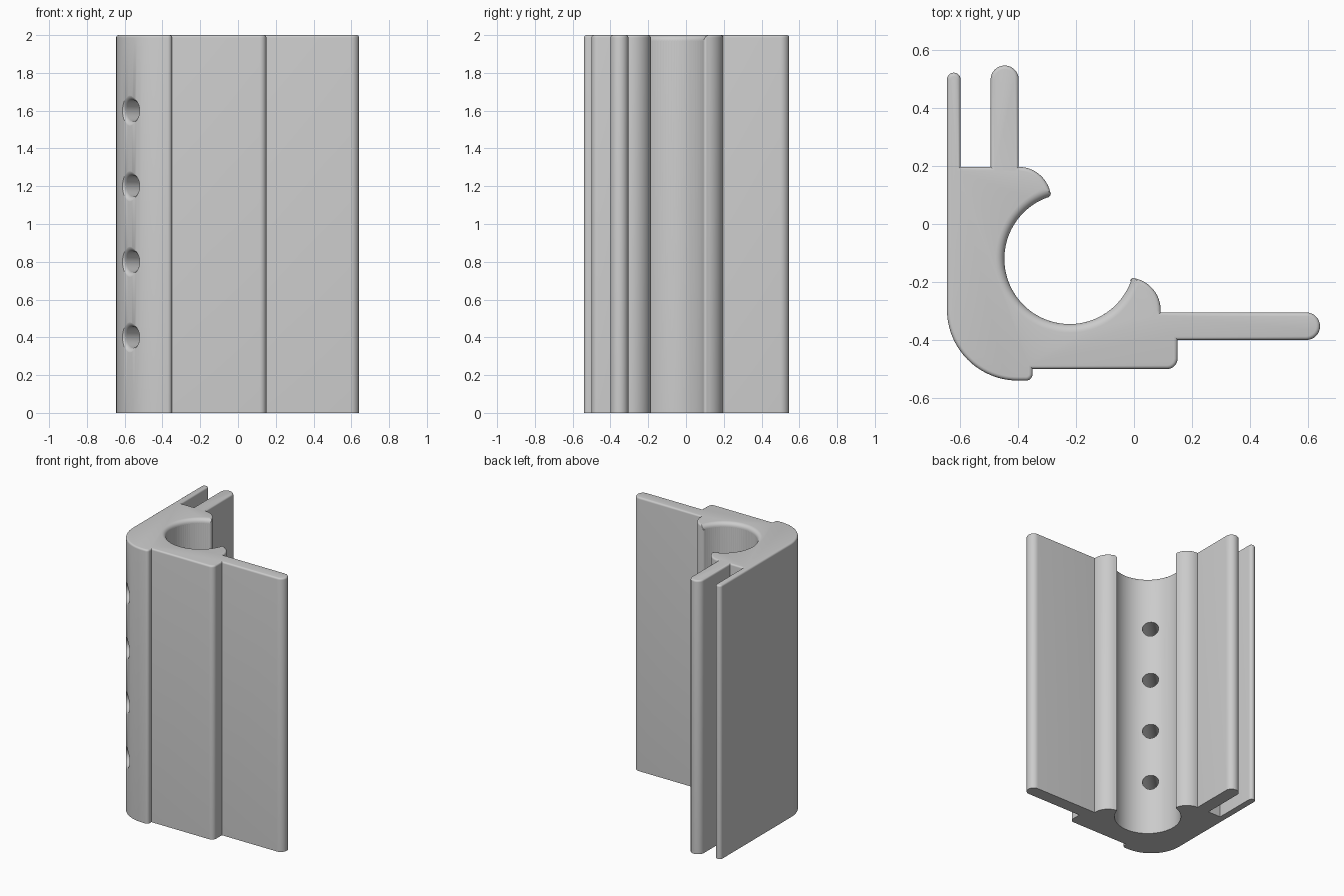
import bpy
import bmesh
from math import sin, cos, radians, pi
from mathutils import Matrix, Vector

if "Cube" in bpy.data.objects:
    bpy.data.objects.remove(bpy.data.objects["Cube"], do_unlink=True)

HEIGHT = 2.0
BORE = Vector((-0.222, -0.12, 0))
BORE_R = 0.225

grey = bpy.data.materials.new("plain grey")
grey.use_nodes = True
grey.diffuse_color = (0.6, 0.6, 0.6, 1)
grey.node_tree.nodes["Principled BSDF"].inputs["Base Color"].default_value = (0.6, 0.6, 0.6, 1)


def arc(cx, cy, r, start, end, n=10):
    angles = [radians(start + (end - start) * i / n) for i in range(n + 1)]
    return [(cx + r * cos(a), cy + r * sin(a)) for a in angles]


def make_object(name, bm):
    bmesh.ops.recalc_face_normals(bm, faces=bm.faces)
    mesh = bpy.data.meshes.new(name)
    bm.to_mesh(mesh)
    bm.free()
    mesh.materials.append(grey)
    obj = bpy.data.objects.new(name, mesh)
    bpy.context.collection.objects.link(obj)
    return obj


def lathe(name, profile, matrix, n=64):
    """Closed solid turned about local z from (radius, z) points."""
    bm = bmesh.new()
    rings = [[bm.verts.new((r * cos(2 * pi * i / n), r * sin(2 * pi * i / n), z))
              for i in range(n)] for r, z in profile]
    for low, high in zip(rings, rings[1:]):
        for i in range(n):
            j = (i + 1) % n
            bm.faces.new((low[i], low[j], high[j], high[i]))
    bm.faces.new(rings[0])
    bm.faces.new(rings[-1])
    bm.transform(matrix)
    return make_object(name, bm)


def cut(target, cutter):
    cutter.hide_render = True
    mod = target.modifiers.new("cut", "BOOLEAN")
    mod.operation = "DIFFERENCE"
    mod.solver = "EXACT"
    mod.object = cutter
    bpy.ops.object.modifier_apply(modifier=mod.name)
    bpy.data.objects.remove(cutter, do_unlink=True)


# Cross-section: rounded corner, front step, side fin, lobes, bore, back fins
outline = (
    arc(-0.4, -0.295, 0.245, 180, 270, 24)
    + arc(-0.372, -0.518, 0.022, 270, 360, 6)
    + [(-0.35, -0.5)]
    + arc(0.115, -0.465, 0.035, 270, 360, 8)
    + [(0.15, -0.4)]
    + arc(0.594, -0.3525, 0.0475, -90, 90, 16)
    + [(0.092, -0.305)]
    + arc(-0.02, -0.297, 0.112, 0, 78, 12)
    + arc(-0.001, -0.2, 0.014, 85, 155, 5)
    + arc(BORE.x, BORE.y, BORE_R, -20, -250, 64)
    + arc(-0.301, 0.105, 0.014, -65, 10, 5)
    + arc(-0.398, 0.085, 0.112, 14, 90, 12)
    + arc(-0.446, 0.498, 0.0485, 0, 180, 16)
    + [(-0.4945, 0.197), (-0.598, 0.197)]
    + arc(-0.6215, 0.4985, 0.0235, 0, 180, 12)
)

# Extruded body with a rounded top rim
bm = bmesh.new()
base = bm.faces.new([bm.verts.new((x, y, 0)) for x, y in outline])
extruded = bmesh.ops.extrude_face_region(bm, geom=[base], use_keep_orig=True)
top = [g for g in extruded["geom"] if isinstance(g, bmesh.types.BMVert)]
bmesh.ops.translate(bm, verts=top, vec=(0, 0, HEIGHT))
rim = [e for e in bm.edges if all(v.co.z > 1 for v in e.verts)]
bmesh.ops.bevel(bm, geom=rim, offset=0.013, offset_type="OFFSET", segments=4,
                profile=0.5, affect="EDGES", clamp_overlap=False)
body = make_object("corner_profile", bm)
bpy.context.view_layer.objects.active = body
body.select_set(True)

# Wider rounding at the mouth of the bore
flare = 0.03
mouth = [(0.215, HEIGHT - flare - 0.005)]
mouth += [(BORE_R + flare * (1 - cos(a)), HEIGHT - flare + flare * sin(a))
          for a in [radians(15 * i) for i in range(7)]]
mouth += [(BORE_R + flare, HEIGHT + 0.05)]
cut(body, lathe("bore_mouth_cutter", mouth, Matrix.Translation(BORE), 96))

# Row of flared holes through the rounded corner, aimed at the bore axis
hole = [(0.055, 0.1)]
hole += [(0.055 + 0.03 * (1 - cos(a)), 0.465 + 0.03 * sin(a))
         for a in [radians(15 * i) for i in range(7)]]
hole += [(0.085, 0.6)]
aim = Vector((-1, -1, 0)).to_track_quat("Z", "Y").to_matrix().to_4x4()
for i in range(4):
    place = Matrix.Translation(BORE + Vector((0, 0, 0.4 * (i + 1)))) @ aim
    cut(body, lathe("hole_cutter", hole, place, 40))

bpy.ops.object.shade_smooth_by_angle(angle=radians(35))
